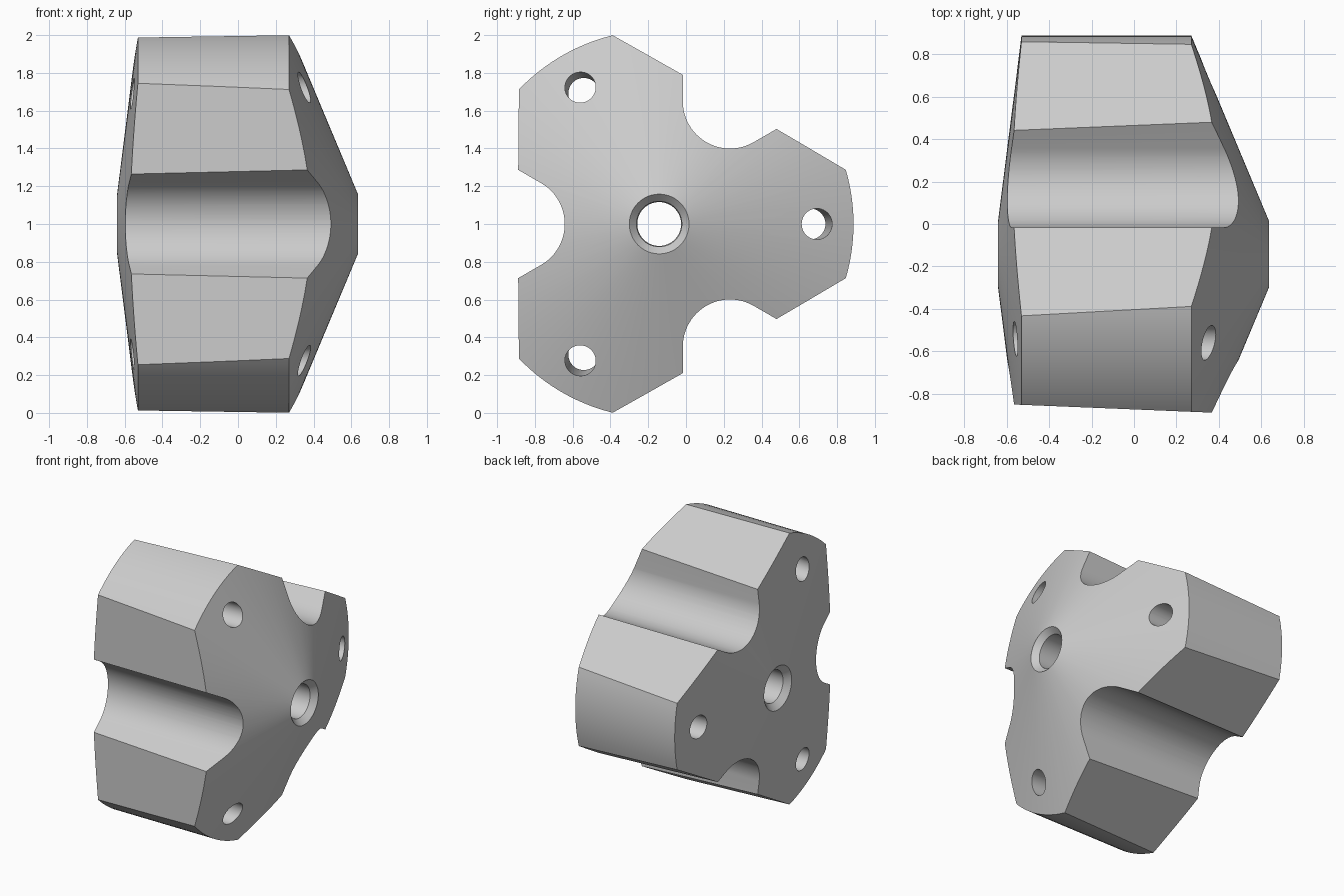
import bpy
import bmesh
from math import cos, sin, radians, pi, tau
from mathutils import Vector

if "Cube" in bpy.data.objects:
    bpy.data.objects.remove(bpy.data.objects["Cube"])

AXIS_Y, AXIS_Z = -0.142, 1.0      # the hub axis runs along x
OUTER_R = 1.029
DRAFT = 0.041                     # taper of the lobe faces and bolt holes
THIRDS = [radians(a) for a in (0, 120, 240)]


def place(x, u, v, angle=0.0):
    """Point from axial position x and radial coordinates u, v turned about the axis."""
    return Vector((x, AXIS_Y + u * cos(angle) - v * sin(angle),
                   AXIS_Z + u * sin(angle) + v * cos(angle)))


def loft(bm, ring_a, ring_b):
    """Closed solid between two matching rings."""
    a = [bm.verts.new(p) for p in ring_a]
    b = [bm.verts.new(p) for p in ring_b]
    n = len(a)
    for i in range(n):
        j = (i + 1) % n
        bm.faces.new((a[i], a[j], b[j], b[i]))
    bm.faces.new(a[::-1])
    bm.faces.new(b)


def make_object(name, bm):
    bmesh.ops.recalc_face_normals(bm, faces=bm.faces)
    mesh = bpy.data.meshes.new(name)
    bm.to_mesh(mesh)
    bm.free()
    obj = bpy.data.objects.new(name, mesh)
    bpy.context.collection.objects.link(obj)
    return obj


def boolean(target, cutter, operation):
    cutter.hide_render = True
    mod = target.modifiers.new(cutter.name, 'BOOLEAN')
    mod.operation = operation
    mod.solver = 'EXACT'
    mod.object = cutter
    bpy.ops.object.select_all(action='DESELECT')
    bpy.context.view_layer.objects.active = target
    target.select_set(True)
    bpy.ops.object.modifier_apply(modifier=mod.name)
    bpy.data.objects.remove(cutter)


# Hub body: turned profile (axial, radius) with conical ends and a chamfered bore
profile = [(0.595, 0.120), (0.635, 0.158), (0.27, OUTER_R),
           (-0.53, OUTER_R), (-0.64, 0.158), (-0.60, 0.116)]
bm = bmesh.new()
SEGMENTS = 128
rings = [[bm.verts.new(place(x, r, 0, tau * i / SEGMENTS)) for x, r in profile]
         for i in range(SEGMENTS)]
for i, ring in enumerate(rings):
    following = rings[(i + 1) % SEGMENTS]
    for k in range(len(profile)):
        m = (k + 1) % len(profile)
        bm.faces.new((ring[k], ring[m], following[m], following[k]))
hub = make_object("three_lobed_hub", bm)

# Tapered three-sided block that flattens the hub between the lobes
bm = bmesh.new()
loft(bm, *[[place(x, 2 * (0.746 + DRAFT * (x - 0.36)), 0, a) for a in THIRDS]
           for x in (-0.9, 0.9)])
boolean(hub, make_object("taper_block", bm), 'INTERSECT')

# Rounded notches with flared walls
arc = [radians(120 + 120 * i / 24) for i in range(25)]
notch = [(0.75 + 0.25 * cos(a), 0.25 * sin(a)) for a in arc]
notch += [(1.3, -0.606), (1.3, 0.606)]
bm = bmesh.new()
for turn in THIRDS:
    loft(bm, *[[place(x, u, v, turn + pi / 3) for u, v in notch]
               for x in (-0.9, 0.9)])
boolean(hub, make_object("notch_cutter", bm), 'DIFFERENCE')

# Slightly inclined bolt holes, one through each lobe
bm = bmesh.new()
circle = [tau * i / 40 for i in range(40)]
for turn in THIRDS:
    loft(bm, *[[place(x, 0.835 + DRAFT * (x - 0.35) + 0.082 * cos(a),
                      0.082 * sin(a), turn) for a in circle]
               for x in (-0.9, 0.9)])
boolean(hub, make_object("bolt_hole_cutter", bm), 'DIFFERENCE')

# Plain grey finish
grey = bpy.data.materials.new("plain_grey")
color = (0.6, 0.6, 0.6, 1.0)
grey.use_nodes = True
grey.diffuse_color = color
grey.node_tree.nodes["Principled BSDF"].inputs["Base Color"].default_value = color
hub.data.materials.clear()
hub.data.materials.append(grey)

bpy.ops.object.select_all(action='DESELECT')
bpy.context.view_layer.objects.active = hub
hub.select_set(True)
bpy.ops.object.shade_smooth_by_angle(angle=radians(20))
